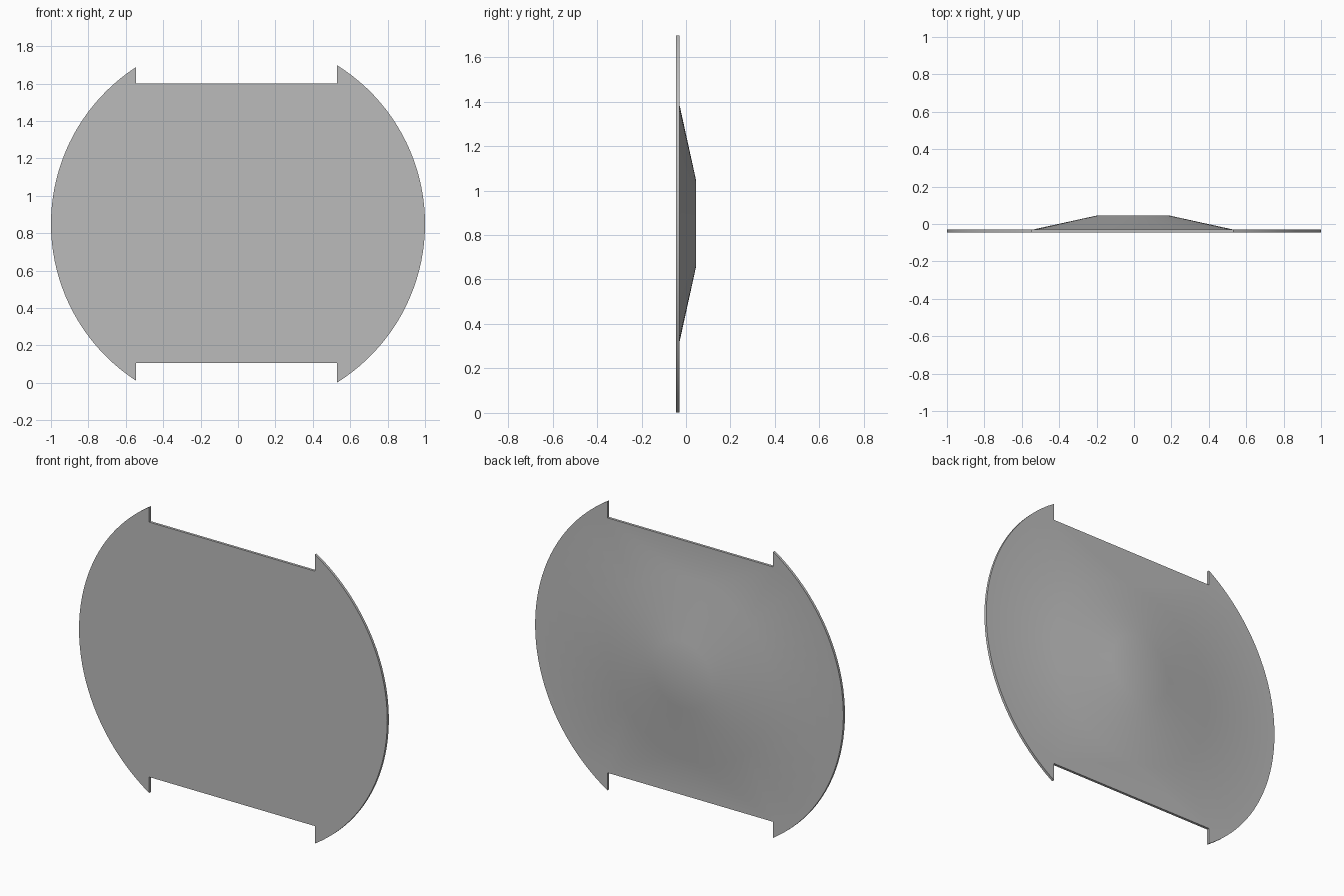
import bpy, bmesh
from math import pi, sin, cos, acos, radians

cube = bpy.data.objects.get("Cube")
if cube:
    bpy.data.objects.remove(cube, do_unlink=True)

CZ = 0.85                      # height of the disc centre
FRONT, BACK, CAP = -0.045, -0.03, 0.045
LEFT_CUT, RIGHT_CUT = 0.53, -0.545
NOTCH_TOP, NOTCH_BOTTOM = 1.60, 0.105
ARC_STEPS, CONE_STEPS = 40, 64

grey = bpy.data.materials.new("plain grey")
grey.use_nodes = True
colour = (0.5, 0.5, 0.5, 1)
grey.diffuse_color = colour
grey.node_tree.nodes["Principled BSDF"].inputs["Base Color"].default_value = colour


def arc(start, end):
    """Points on the unit rim between two angles."""
    angles = [start + (end - start) * i / ARC_STEPS for i in range(ARC_STEPS + 1)]
    return [(cos(a), CZ + sin(a)) for a in angles]


def loop(bm, points, y):
    """Closed ring of vertices and edges at one depth."""
    verts = [bm.verts.new((x, y, z)) for x, z in points]
    edges = [bm.edges.new((v, verts[i - 1])) for i, v in enumerate(verts)]
    return verts, edges


def bridge(bm, a, b):
    for i in range(len(a)):
        bm.faces.new((a[i - 1], a[i], b[i], b[i - 1]))


def circle(radius):
    return [(radius * cos(2 * pi * i / CONE_STEPS) - 0.005,
             CZ + 0.002 + radius * sin(2 * pi * i / CONE_STEPS)) for i in range(CONE_STEPS)]


# Outline: two round rims joined by straight notches
la, ra = acos(LEFT_CUT), acos(RIGHT_CUT)
outline = arc(-la, la)
outline += [(LEFT_CUT, NOTCH_TOP), (RIGHT_CUT, NOTCH_TOP)]
outline += arc(ra, 2 * pi - ra)
outline += [(RIGHT_CUT, NOTCH_BOTTOM), (LEFT_CUT, NOTCH_BOTTOM)]

bm = bmesh.new()
# Flat front and thin rim
front, _ = loop(bm, outline, FRONT)
back, back_edges = loop(bm, outline, BACK)
bm.faces.new(front)
bridge(bm, front, back)

# Shallow raised cone on the back with a flat cap
base, base_edges = loop(bm, circle(0.537), BACK)
cap, _ = loop(bm, circle(0.195), CAP)
bridge(bm, base, cap)
bm.faces.new(cap)

# Back of the plate around the cone
bmesh.ops.triangle_fill(bm, use_beauty=True, edges=back_edges + base_edges, normal=(0, 1, 0))
bmesh.ops.recalc_face_normals(bm, faces=bm.faces)

mesh = bpy.data.meshes.new("notched_plate")
bm.to_mesh(mesh)
bm.free()
mesh.materials.append(grey)
plate = bpy.data.objects.new("notched_plate", mesh)
bpy.context.collection.objects.link(plate)

# Soft back, crisp rim
bpy.ops.object.select_all(action='DESELECT')
plate.select_set(True)
bpy.context.view_layer.objects.active = plate
bpy.ops.object.shade_smooth_by_angle(angle=radians(30))
